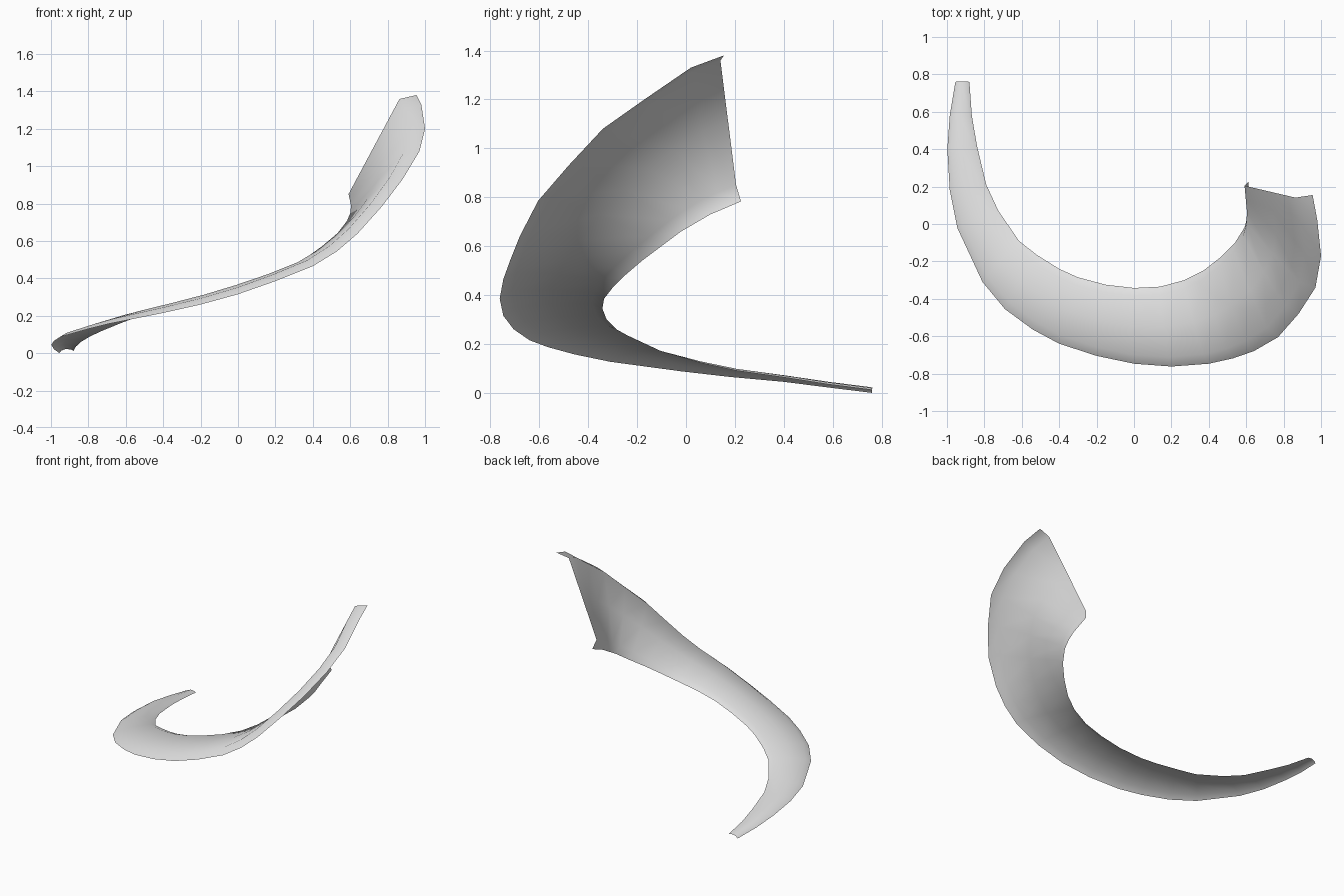
import bpy
from mathutils import Vector

# Outer edge and matching inner edge of the sweeping sheet, tip to wide end
EDGES = [
    (-.955, .76, 0, -.88, .76, .012), (-.985, .58, .022, -.867, .58, .035),
    (-.998, .40, .045, -.84, .42, .06), (-.985, .18, .065, -.79, .21, .09),
    (-.945, -.02, .088, -.725, .07, .12), (-.81, -.31, .127, -.615, -.09, .165),
    (-.69, -.455, .157, -.52, -.165, .20), (-.54, -.565, .187, -.40, -.24, .235),
    (-.40, -.64, .215, -.30, -.285, .26), (-.20, -.705, .26, -.15, -.325, .30),
    (0, -.747, .315, 0, -.342, .345), (.20, -.762, .385, .14, -.335, .385),
    (.40, -.747, .465, .27, -.30, .43), (.53, -.718, .545, .37, -.25, .48),
    (.64, -.68, .64, .46, -.18, .54), (.77, -.605, .785, .54, -.10, .60),
    (.88, -.48, .93, .59, -.02, .66), (.97, -.34, 1.08, .607, .04, .695),
    (1.0, -.17, 1.20, .612, .10, .73), (.98, .02, 1.33, .612, .16, .755),
    (.955, .155, 1.38, .612, .225, .783)]

outer = [Vector(e[:3]) for e in EDGES]
inner = [Vector(e[3:]) for e in EDGES]
last = len(EDGES) - 1
mid = [(a + b) / 2 for a, b in zip(outer, inner)]

# Domed cross-section on each station: two turned-down lips and a broad face
verts = []
for i, (o, n) in enumerate(zip(outer, inner)):
    s = i / last
    along = mid[min(i + 1, last)] - mid[max(i - 1, 0)]
    up = along.cross(n - o).normalized()
    h = .012 + .06 * s ** 1.6
    lip = .16 - .07 * s
    for f, k in ((0, 0), (lip, 1), (.5, .88 + .5 * (1 - s)), (1 - lip * .8, .75), (1, 0)):
        verts.append(o.lerp(n, f) + up * h * k)

faces = [(i * 5 + j, i * 5 + j + 5, i * 5 + j + 6, i * 5 + j + 1)
         for i in range(last) for j in range(4)]
mesh = bpy.data.meshes.new("curved_sheet")
mesh.from_pydata(verts, [], faces)
mesh.update()
for p in mesh.polygons:
    p.use_smooth = True

# Single light grey colour
mat = bpy.data.materials.new("light_grey")
mat.diffuse_color = (.76, .76, .76, 1)
mesh.materials.append(mat)
sheet = bpy.data.objects.new("curved_sheet", mesh)
bpy.context.collection.objects.link(sheet)
